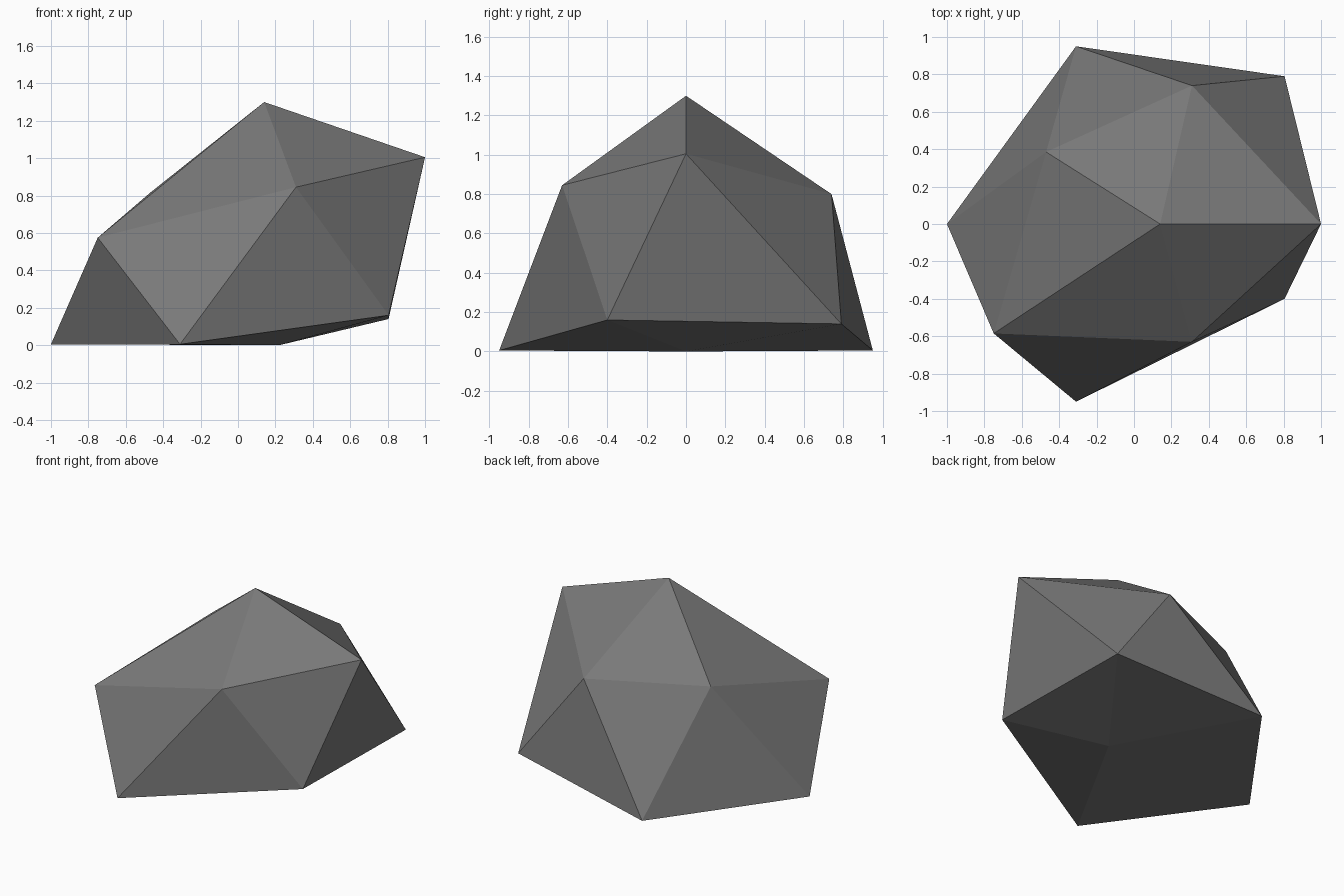
import bpy
import bmesh

default_cube = bpy.data.objects.get("Cube")
if default_cube:
    bpy.data.objects.remove(default_cube, do_unlink=True)

# Stone colour
stone = bpy.data.materials.new("dark grey stone")
stone.use_nodes = True
colour = (0.19, 0.19, 0.19, 1)
stone.diffuse_color = colour
stone.node_tree.nodes["Principled BSDF"].inputs["Base Color"].default_value = colour

# Skewed twenty-sided rock: a peak, two staggered rings of five and a base point
bm = bmesh.new()
peak = bm.verts.new((0.14, 0, 1.30))
base = bm.verts.new((0.22, 0, 0))
upper = [bm.verts.new(p) for p in (
    (1.0, 0, 1.005), (0.31, 0.74, 0.80), (-0.47, 0.385, 0.815),
    (-0.75, -0.585, 0.575), (0.31, -0.63, 0.845))]
lower = [bm.verts.new(p) for p in (
    (0.805, 0.79, 0.14), (-0.31, 0.95, 0.005), (-1.0, 0, 0.005),
    (-0.31, -0.95, 0.005), (0.805, -0.40, 0.16))]

# Cap, zigzag band and underside
for i in range(5):
    j = (i + 1) % 5
    bm.faces.new((peak, upper[i], upper[j]))
    bm.faces.new((upper[i], lower[i], upper[j]))
    bm.faces.new((lower[i], lower[j], upper[j]))
    bm.faces.new((base, lower[j], lower[i]))
bmesh.ops.recalc_face_normals(bm, faces=bm.faces)

mesh = bpy.data.meshes.new("rock")
bm.to_mesh(mesh)
bm.free()
mesh.materials.append(stone)
rock = bpy.data.objects.new("rock", mesh)
bpy.context.collection.objects.link(rock)
